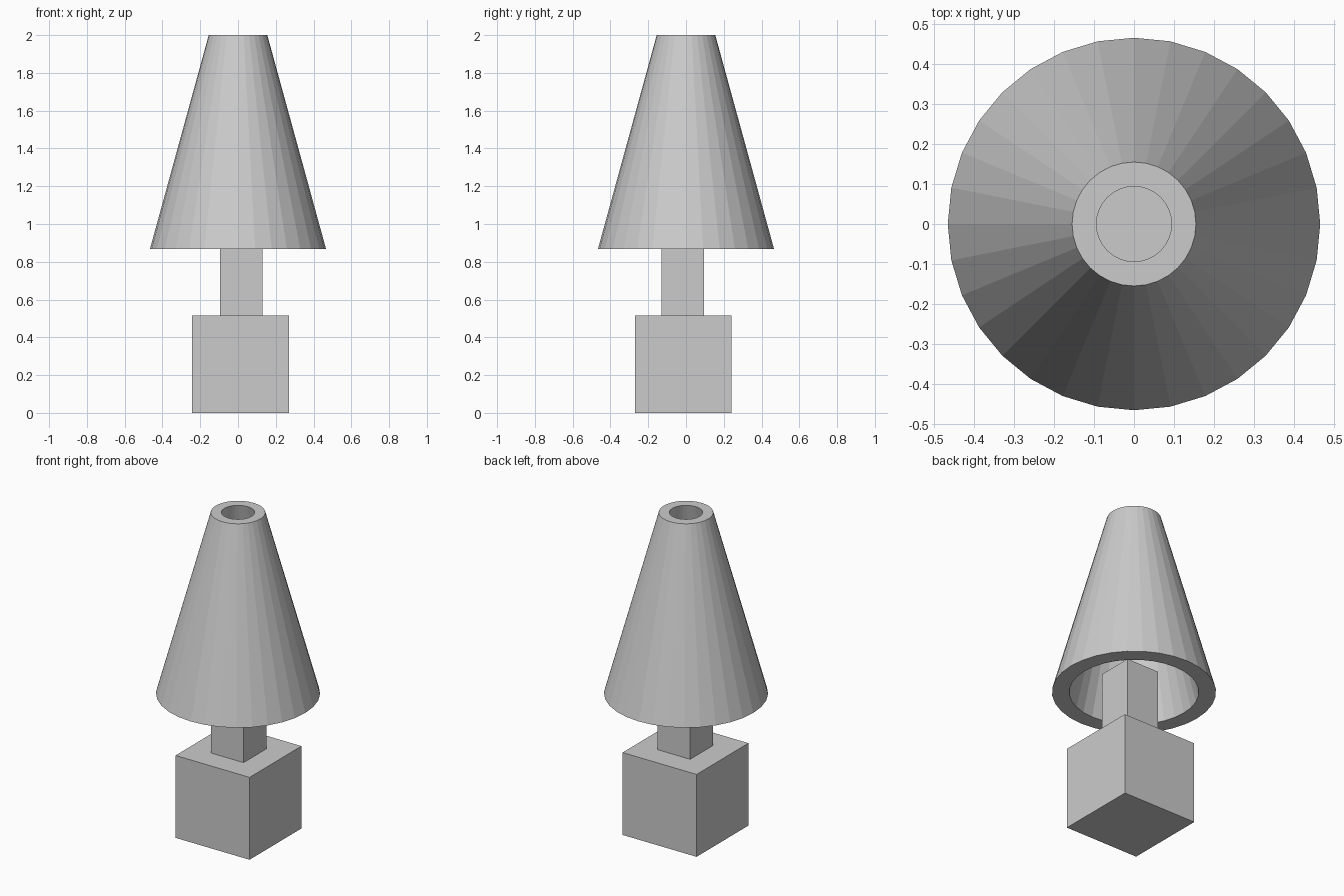
import bpy, bmesh
from math import cos, sin, tau

if "Cube" in bpy.data.objects:
    bpy.data.objects.remove(bpy.data.objects["Cube"])


def block(name, cx, cy, width, z0, z1):
    bpy.ops.mesh.primitive_cube_add(size=1, location=(cx, cy, (z0 + z1) / 2))
    ob = bpy.context.object
    ob.name = name
    ob.scale = (width, width, z1 - z0)
    return ob


def lathe_ring(name, profile, sides):
    """Revolve a closed (radius, z) profile into a flat-sided ring."""
    bm = bmesh.new()
    rings = [[bm.verts.new((r * cos(tau * i / sides), r * sin(tau * i / sides), z))
              for i in range(sides)] for r, z in profile]
    for k, a in enumerate(rings):
        b = rings[(k + 1) % len(rings)]
        for i in range(sides):
            j = (i + 1) % sides
            bm.faces.new((a[i], a[j], b[j], b[i]))
    bmesh.ops.recalc_face_normals(bm, faces=bm.faces)
    mesh = bpy.data.meshes.new(name)
    bm.to_mesh(mesh)
    bm.free()
    ob = bpy.data.objects.new(name, mesh)
    bpy.context.collection.objects.link(ob)
    return ob


# Cube base and square post, both slightly off the shade's axis
block("base", 0.0135, -0.0145, 0.513, 0.0, 0.516)
block("post", 0.016, -0.016, 0.225, 0.516, 0.995)

# Hollow conical shade, open at both ends
lathe_ring("shade", [(0.466, 0.868), (0.155, 2.0), (0.094, 2.0), (0.368, 0.868)], 32)
